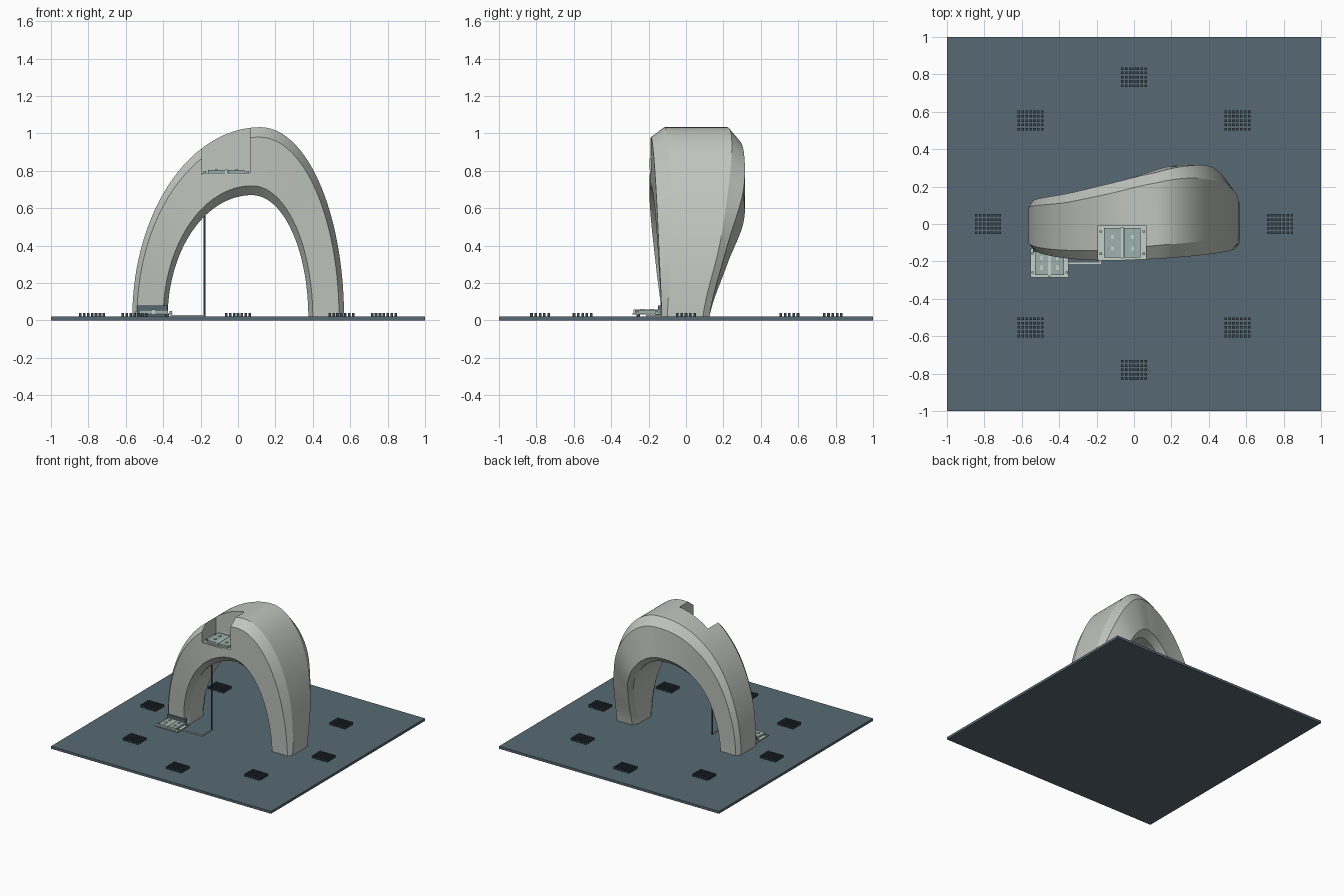
import bpy, bmesh, math
from mathutils import Matrix, Vector

if "Cube" in bpy.data.objects:
    bpy.data.objects.remove(bpy.data.objects["Cube"])


def material(name, rgb):
    m = bpy.data.materials.new(name)
    m.diffuse_color = (*rgb, 1)
    m.use_nodes = True
    m.node_tree.nodes["Principled BSDF"].inputs["Base Color"].default_value = m.diffuse_color
    return m


SLATE = material("slate blue", (0.095, 0.142, 0.172))
DARK = material("dark slate", (0.045, 0.068, 0.083))
STONE = material("pale stone", (0.53, 0.555, 0.515))
GREEN = material("grey green", (0.34, 0.45, 0.42))
PALE = material("pale trim", (0.56, 0.63, 0.59))


def make_object(name, bm, mat):
    bmesh.ops.recalc_face_normals(bm, faces=bm.faces)
    me = bpy.data.meshes.new(name)
    bm.to_mesh(me)
    bm.free()
    if mat:
        me.materials.append(mat)
    ob = bpy.data.objects.new(name, me)
    bpy.context.collection.objects.link(ob)
    return ob


def add_box(bm, x0, x1, y0, y1, z0, z1):
    centre = Vector(((x0 + x1) / 2, (y0 + y1) / 2, (z0 + z1) / 2))
    size = Matrix.Diagonal((x1 - x0, y1 - y0, z1 - z0, 1))
    bmesh.ops.create_cube(bm, size=1, matrix=Matrix.Translation(centre) @ size)


def boxes(name, mat, *dims):
    bm = bmesh.new()
    for d in dims:
        add_box(bm, *d)
    return make_object(name, bm, mat)


def spline(keys, t):
    """Smooth interpolation through evenly spaced keys, t in 0..1."""
    n = len(keys) - 1
    i = min(int(t * n), n - 1)
    f = t * n - i
    p0, p1, p2, p3 = (keys[max(0, min(n, k))] for k in (i - 1, i, i + 1, i + 2))
    return p1 + 0.5 * f * (p2 - p0 + f * (2 * p0 - 5 * p1 + 4 * p2 - p3
                                          + f * (3 * (p1 - p2) + p3 - p0)))


def arc(t, left, right, top_x, top_z):
    """Lopsided half ellipse from left foot to right foot."""
    a = math.pi * t
    c = math.cos(a)
    x = top_x - c * (top_x - left if c > 0 else right - top_x)
    return x, 0.015 + (top_z - 0.015) * math.sin(a)


# Ground slab
boxes("base_slab", SLATE, (-1, 1, -1, 1, 0, 0.02))

# Leaning arch: an eight-sided section swept from foot to foot
FRONT = (-.13, -.16, -.185, -.195, -.187, -.175, -.16, -.145, -.13)
RIM_FRONT = (-.10, -.125, -.14, -.14, -.115, -.10, -.08, -.075, -.10)
RIM_BACK = (.09, .10, .115, .16, .22, .245, .23, .18, .09)
BACK = (.125, .14, .165, .215, .275, .31, .305, .215, .125)
OUTER = (-.565, .567, .12, 1.033)
FACE_FRONT = (-.54, .54, .115, .98)
FACE_BACK = (-.54, .54, .115, .965)
INNER_EDGE = (-.40, .40, .075, .72)
INNER = (-.376, .376, .075, .67)
SECTION = ((OUTER, RIM_FRONT, 0), (OUTER, RIM_BACK, 0), (FACE_BACK, BACK, 0),
           (INNER_EDGE, BACK, 0), (INNER, BACK, -.05), (INNER, FRONT, .05),
           (INNER_EDGE, FRONT, 0), (FACE_FRONT, FRONT, 0))
bm = bmesh.new()
rings = []
STEPS = 72
for i in range(STEPS + 1):
    t = i / STEPS
    ring = []
    for curve, depth, offset in SECTION:
        x, z = arc(t, *curve)
        ring.append(bm.verts.new((x, spline(depth, t) + offset, z)))
    rings.append(ring)
for a, b in zip(rings, rings[1:]):
    for k in range(8):
        j = (k + 1) % 8
        bm.faces.new((a[k], a[j], b[j], b[k]))
bm.faces.new(rings[0])
bm.faces.new(rings[-1])
arch = make_object("arch", bm, STONE)

# Ledge cut into the crown for the upper panel
cutter = boxes("ledge_cutter", STONE, (-.193, .065, -.4, -.008, .78, 1.2))
mod = arch.modifiers.new("ledge", 'BOOLEAN')
mod.object = cutter
mod.operation = 'DIFFERENCE'
mod.solver = 'EXACT'
deps = bpy.context.evaluated_depsgraph_get()
arch.data = bpy.data.meshes.new_from_object(arch.evaluated_get(deps))
arch.modifiers.clear()
bpy.data.objects.remove(cutter)
arch.data.polygons.foreach_set("use_smooth", [True] * len(arch.data.polygons))
arch.data.set_sharp_from_angle(angle=math.radians(20))


def panel(name, x0, x1, y0, y1, z):
    """Equipment tray: pale sheet, two green pads, centre rail, studs."""
    cx, cy = (x0 + x1) / 2, (y0 + y1) / 2
    w, d = x1 - x0, y1 - y0
    boxes(name + "_sheet", PALE, (x0, x1, y0, y1, z, z + .008))
    m = w * .12
    boxes(name + "_pads", GREEN,
          (x0 + m, cx - .008, y0 + .012, y1 - .012, z + .008, z + .024),
          (cx + .008, x1 - m, y0 + .012, y1 - .012, z + .008, z + .024))
    trim = [(cx - .007, cx + .007, y0 + .005, y1 - .005, z + .008, z + .026)]
    studs = []
    for sx in (-1, 1):
        for sy in (-1, 1):
            px, py = cx + sx * w * .21, cy + sy * d * .17
            trim.append((px - .008, px + .008, py - .011, py + .011,
                         z + .024, z + .029))
            px, py = cx + sx * w * .45, cy + sy * d * .33
            studs.append((px - .006, px + .006, py - .006, py + .006,
                          z + .008, z + .018))
    boxes(name + "_rail_and_clips", PALE, *trim)
    boxes(name + "_studs", GREEN, *studs)


panel("upper_panel", -.19, .065, -.19, -.01, .78)
panel("lower_panel", -.553, -.35, -.285, -.13, .032)

# Supports and back plate of the lower panel
boxes("lower_panel_feet", DARK,
      *((x, x + .02, y, y + .02, .02, .032)
        for x in (-.53, -.39) for y in (-.265, -.165)))
boxes("foot_plate", SLATE, (-.54, -.378, -.15, -.12, .02, .08))

# Cable conduit on the ground and the riser up to the arch
boxes("ground_conduit", PALE, (-.36, -.176, -.214, -.206, .02, .028),
      (-.184, -.176, -.206, -.085, .02, .028))
bm = bmesh.new()
bmesh.ops.create_cone(bm, cap_ends=True, segments=12, radius1=.005, radius2=.005,
                      depth=.56, matrix=Matrix.Translation((-.18, -.085, .30)))
make_object("riser_pole", bm, DARK)

# Ring of eight stud grids
CENTRES = [(0, .785), (0, -.78), (.78, 0), (-.78, 0)]
CENTRES += [(sx * .553, sy * .553) for sx in (-1, 1) for sy in (-1, 1)]
for n, (cx, cy) in enumerate(CENTRES):
    boxes(f"stud_grid_{n + 1}", DARK,
          *((cx + i * .021 - .007, cx + i * .021 + .007,
             cy + j * .023 - .007, cy + j * .023 + .007, .018, .04)
            for i in range(-3, 4) for j in range(-2, 3)))
